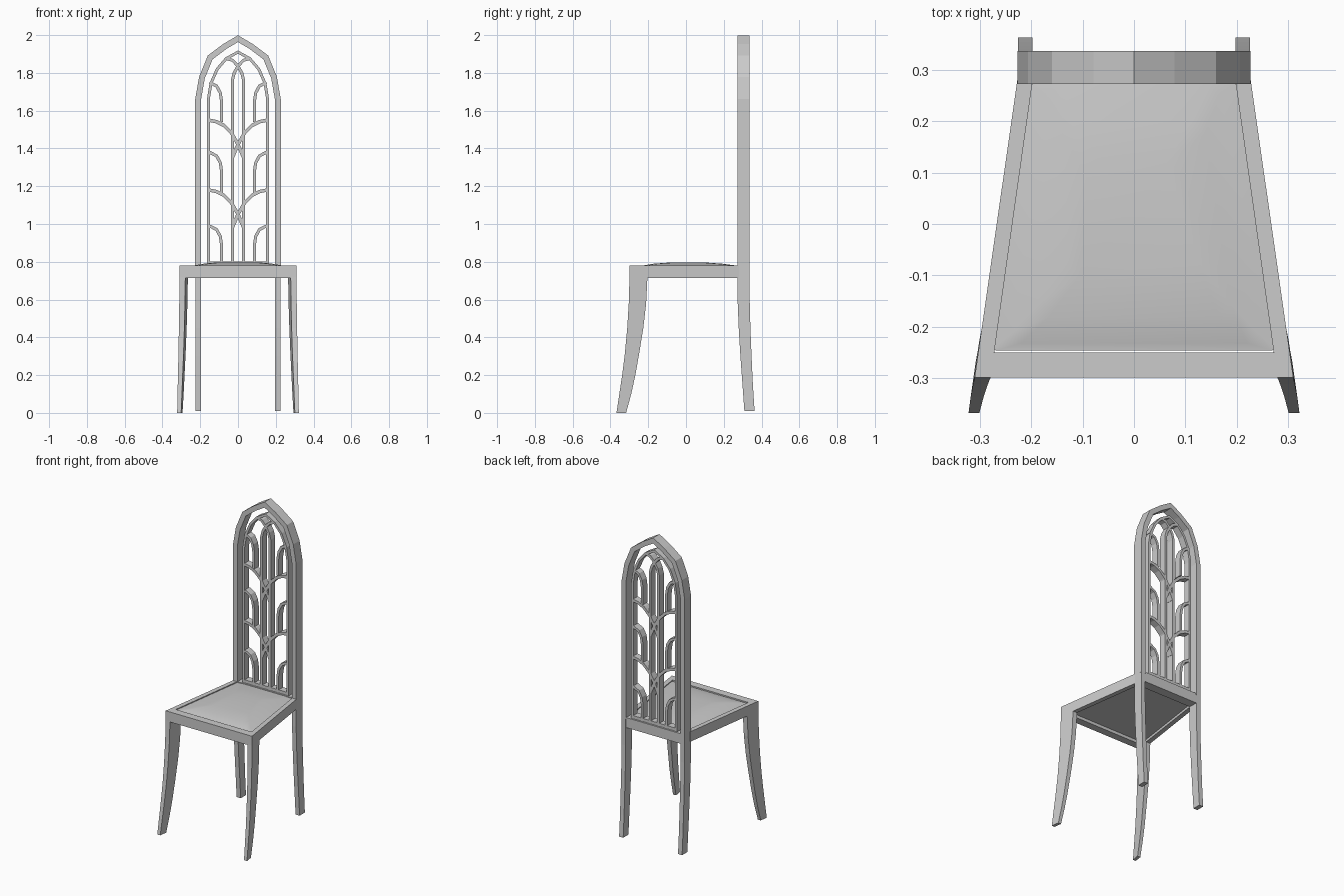
import bpy
import bmesh
from mathutils import Vector

if "Cube" in bpy.data.objects:
    bpy.data.objects.remove(bpy.data.objects["Cube"])


def finish(name, bm):
    bmesh.ops.recalc_face_normals(bm, faces=bm.faces)
    me = bpy.data.meshes.new(name)
    bm.to_mesh(me)
    bm.free()
    ob = bpy.data.objects.new(name, me)
    bpy.context.scene.collection.objects.link(ob)
    return ob


def loft(name, rings, sides=(1,)):
    """Join equal-sized rings of points into capped solids, mirrored for each sign in sides."""
    bm = bmesh.new()
    for s in sides:
        loops = [[bm.verts.new((s * x, y, z)) for x, y, z in r] for r in rings]
        for a, b in zip(loops, loops[1:]):
            for i in range(len(a)):
                j = (i + 1) % len(a)
                bm.faces.new((a[i], a[j], b[j], b[i]))
        bm.faces.new(loops[0])
        bm.faces.new(loops[-1])
    return finish(name, bm)


def ribbon(name, path, w, y0, y1, sides=(1,)):
    """Bar of width w following an (x, z) path with mitred corners."""
    p = [Vector(q) for q in path]
    rings = []
    for i, q in enumerate(p):
        d0 = (q - p[max(i - 1, 0)]).normalized() if i else (p[1] - q).normalized()
        d1 = (p[i + 1] - q).normalized() if i < len(p) - 1 else d0
        n = Vector((-d0.y - d1.y, d0.x + d1.x)).normalized()
        n *= w / 2 / max(0.5, n.dot(Vector((-d0.y, d0.x))))
        a, b = q + n, q - n
        rings.append([(a.x, y0, a.y), (b.x, y0, b.y), (b.x, y1, b.y), (a.x, y1, a.y)])
    return loft(name, rings, sides)


def slab(name, corners, z0, z1, sides=(1,)):
    return loft(name, [[(x, y, z) for x, y in corners] for z in (z0, z1)], sides)


BOTH = (1, -1)
SLOPE = 0.144  # sideways taper of the seat towards the back

# Front legs, swept forward and sheared to follow the seat sides
legs = [(0.0, -0.368, -0.317, 0.322, 0.021), (0.1, -0.353, -0.29, 0.320, 0.023),
        (0.2, -0.338, -0.268, 0.318, 0.025), (0.32, -0.323, -0.247, 0.315, 0.027),
        (0.45, -0.311, -0.226, 0.313, 0.029), (0.58, -0.303, -0.211, 0.311, 0.03),
        (0.72, -0.299, -0.204, 0.310, 0.031)]
rings = []
for z, yf, yb, xo, w in legs:
    xb = xo - SLOPE * (yb - yf)
    rings.append([(xo, yf, z), (xb, yb, z), (xb - w, yb, z), (xo - w, yf, z)])
loft("front_legs", rings, BOTH)

# Back legs, curving backwards to the floor
back = [(0.01, 0.309, 0.363), (0.15, 0.299, 0.354), (0.3, 0.288, 0.347),
        (0.45, 0.279, 0.341), (0.6, 0.273, 0.337), (0.78, 0.272, 0.337)]
loft("back_legs", [[(0.226, a, z), (0.226, b, z), (0.197, b, z), (0.197, a, z)]
                   for z, a, b in back], BOTH)

# Pointed arch frame of the back
arch = [(0.211, 0.77), (0.211, 1.66), (0.191, 1.775), (0.147, 1.882), (0.07, 1.94), (0, 1.981)]
arch += [(-x, z) for x, z in arch[-2::-1]]
ribbon("back_frame", arch, 0.031, 0.272, 0.337)

# Seat rails
slab("side_rails", [(0.310, -0.299), (0.227, 0.28), (0.197, 0.28), (0.279, -0.299)],
     0.715, 0.78, BOTH)
slab("front_rail", [(-0.285, -0.299), (0.285, -0.299), (0.28, -0.25), (-0.28, -0.25)], 0.715, 0.78)
slab("back_rail", [(-0.2, 0.275), (0.2, 0.275), (0.2, 0.335), (-0.2, 0.335)], 0.715, 0.78)


# Domed seat panel with clipped corners, lofted upwards
def panel_ring(xf, xb, yf, yb, c, z):
    half = [(xf - c, yf), (xf - c * 0.1, yf + c), (xb + c * 0.1, yb - c), (xb - c, yb)]
    return [(x, y, z) for x, y in half] + [(-x, y, z) for x, y in half[::-1]]


seat = loft("seat_panel", [
    panel_ring(0.273, 0.198, -0.246, 0.275, 0.004, 0.732),
    panel_ring(0.273, 0.198, -0.246, 0.275, 0.004, 0.774),
    panel_ring(0.24, 0.165, -0.232, 0.272, 0.02, 0.779),
    panel_ring(0.19, 0.135, -0.18, 0.2, 0.025, 0.789),
    panel_ring(0.13, 0.09, -0.1, 0.12, 0.025, 0.795)])
bpy.context.view_layer.objects.active = seat
seat.select_set(True)
bpy.ops.object.shade_smooth_by_angle()

# Tracery: outer arch, base bar, then crossing centre mullions
Y0, Y1 = 0.282, 0.327
outline = [(0.157, 0.78), (0.157, 1.66), (0.143, 1.745), (0.11, 1.82), (0.062, 1.876), (0, 1.91)]
outline += [(-x, z) for x, z in outline[-2::-1]]
ribbon("tracery_outline", outline, 0.015, Y0, Y1)
ribbon("tracery_base", [(-0.16, 0.792), (0.16, 0.792)], 0.02, Y0, Y1)
ribbon("centre_mullions", [(0.03, 0.78), (0.03, 1.76), (0.02, 1.8), (0, 1.836),
                           (-0.028, 1.866), (-0.06, 1.876)], 0.016, Y0, Y1, BOTH)

# Repeating tiers of short mullions with side arcs
for i, (z0, z1) in enumerate([(0.78, 0.99), (1.165, 1.38), (1.54, 1.75)]):
    ribbon(f"side_mullions_{i + 1}", [(0.087, z0), (0.087, z1 - 0.1), (0.094, z1 - 0.055),
                                      (0.113, z1 - 0.02), (0.15, z1)], 0.016, Y0, Y1, BOTH)

# Large crossing branches
for i, z in enumerate([1.18, 1.55]):
    ribbon(f"crossing_branches_{i + 1}", [(0.155, z), (0.115, z - 0.008), (0.075, z - 0.028),
                                          (0.035, z - 0.068), (0, z - 0.128), (-0.028, z - 0.195)],
           0.018, Y0, Y1, BOTH)
